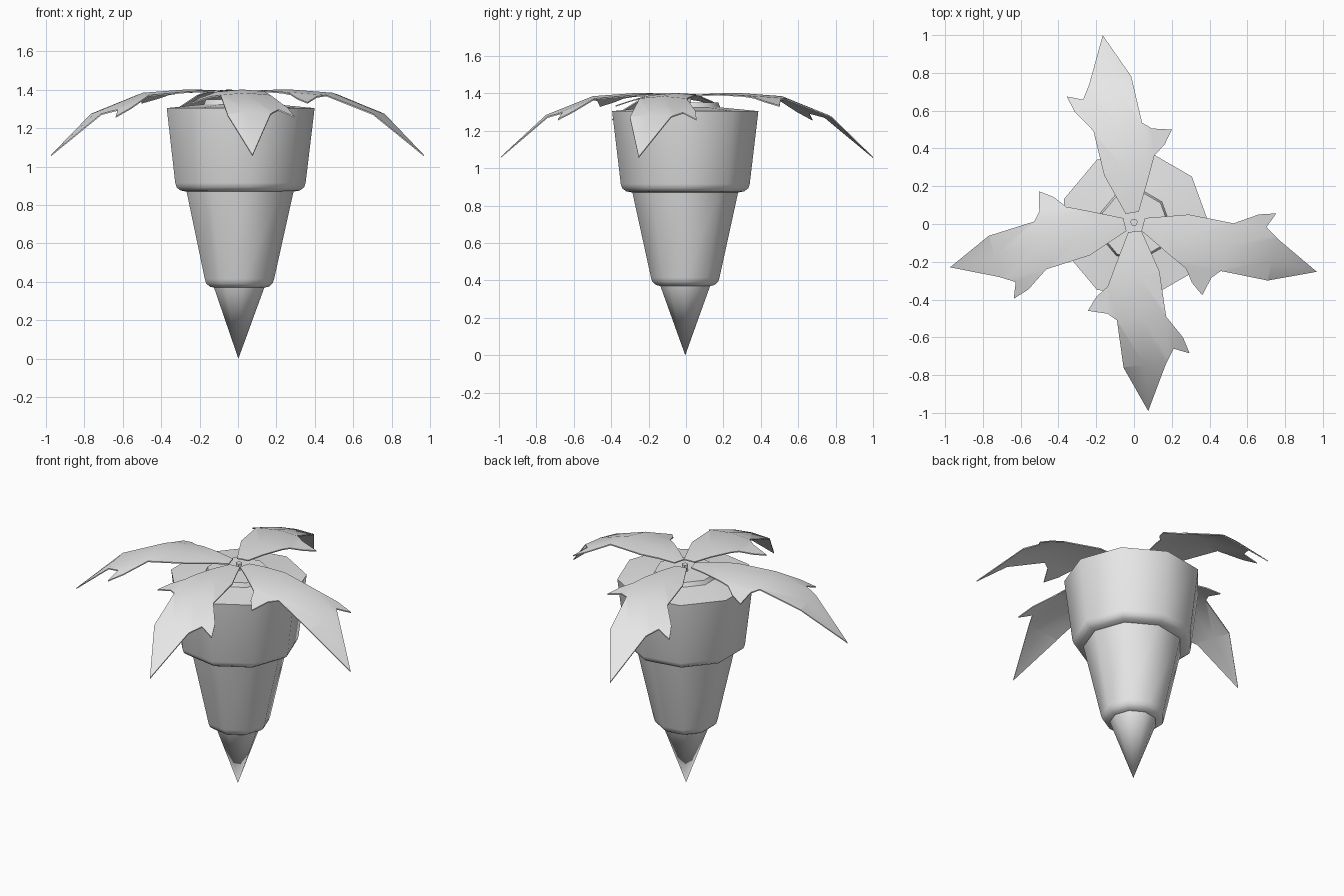
import bpy
import bmesh
import math
from mathutils import Matrix, Vector

cube = bpy.data.objects.get("Cube")
if cube:
    bpy.data.objects.remove(cube, do_unlink=True)

grey = bpy.data.materials.new("light grey")
grey.use_nodes = True
grey.diffuse_color = (0.8, 0.8, 0.8, 1)
grey.node_tree.nodes["Principled BSDF"].inputs["Base Color"].default_value = (0.8, 0.8, 0.8, 1)

SIDES = 9


def finish(name, bm, angle):
    bmesh.ops.recalc_face_normals(bm, faces=bm.faces)
    mesh = bpy.data.meshes.new(name)
    bm.to_mesh(mesh)
    bm.free()
    mesh.materials.append(grey)
    obj = bpy.data.objects.new(name, mesh)
    bpy.context.collection.objects.link(obj)
    bpy.ops.object.select_all(action='DESELECT')
    obj.select_set(True)
    bpy.context.view_layer.objects.active = obj
    bpy.ops.object.shade_smooth_by_angle(angle=math.radians(angle))
    return obj


def lathe(name, profile, sides, centre):
    """Turn a (radius, height) profile; zero radius makes a point."""
    bm = bmesh.new()
    rings = []
    for r, z in profile:
        count = sides if r > 0 else 1
        rings.append([bm.verts.new((centre[0] + r * math.cos(math.tau * i / sides),
                                    centre[1] + r * math.sin(math.tau * i / sides), z))
                      for i in range(count)])
    for a, b in zip(rings, rings[1:]):
        for i in range(sides):
            j = (i + 1) % sides
            corners = [a[i % len(a)], a[j % len(a)], b[j % len(b)], b[i % len(b)]]
            bm.faces.new(list(dict.fromkeys(corners)))
    return finish(name, bm, 46)


# Stepped root with rounded lower rims, and a low cut crown on top
lathe("root", [(0, 0), (0.135, 0.37), (0.158, 0.375), (0.178, 0.392), (0.186, 0.415),
               (0.287, 0.87), (0.32, 0.876), (0.342, 0.892), (0.35, 0.915),
               (0.397, 1.305), (0.19, 1.325), (0.18, 1.35), (0, 1.35)],
      SIDES, (0.002, -0.004))

# Short stem joining the leaf bases
lathe("stem", [(0, 1.34), (0.02, 1.34), (0.02, 1.39), (0, 1.39)], 6, (0, 0.01))

# Leaf outline: along the leaf, then across it
OUTLINE = [(0.05, -0.034), (0.22, -0.115), (0.33, -0.165), (0.38, -0.229), (0.45, -0.279),
           (0.473, -0.176), (0.512, -0.129), (0.764, -0.113), (1.003, 0), (0.76, 0.113),
           (0.684, 0.159), (0.715, 0.242), (0.628, 0.213), (0.511, 0.132), (0.27, 0.115),
           (0.05, 0.036)]
ARCH = [(0, 1.39), (0.15, 1.4), (0.28, 1.402), (0.51, 1.385), (0.76, 1.285), (1.01, 1.055)]


def arch_height(u):
    for (u0, z0), (u1, z1) in zip(ARCH, ARCH[1:]):
        if u <= u1:
            return z0 + (z1 - z0) * (u - u0) / (u1 - u0)
    return ARCH[-1][1]


def leaf(name, degrees):
    bm = bmesh.new()
    bm.faces.new([bm.verts.new((u, v, 0)) for u, v in OUTLINE])
    # Cut the blade into bands so that it can bend
    cuts = [((u, 0, 0), (1, 0, 0)) for u, z in ARCH[1:-1]]
    cuts += [((0, v, 0), (0, 1, 0)) for v in (-0.13, 0, 0.13)]
    for point, normal in cuts:
        bmesh.ops.bisect_plane(bm, geom=bm.verts[:] + bm.edges[:] + bm.faces[:],
                               plane_co=point, plane_no=normal, dist=0.0001)
    for vert in bm.verts:
        u, v = vert.co.x, vert.co.y
        vert.co.z = arch_height(u) - 0.7 * v * v
    # Give the blade a thin underside
    top = bm.faces[:]
    copy = bmesh.ops.extrude_face_region(bm, geom=top, use_keep_orig=True)
    lower = [g for g in copy["geom"] if isinstance(g, bmesh.types.BMVert)]
    bmesh.ops.translate(bm, verts=lower, vec=Vector((0, 0, -0.007)))
    turn = Matrix.Translation((0, 0.01, 0)) @ Matrix.Rotation(math.radians(degrees), 4, 'Z')
    bmesh.ops.transform(bm, matrix=turn, verts=bm.verts)
    finish(name, bm, 30)


for name, degrees in (("left_leaf", -15.2), ("back_leaf", 99.5),
                      ("right_leaf", 193.8), ("front_leaf", 274.3)):
    leaf(name, degrees)
